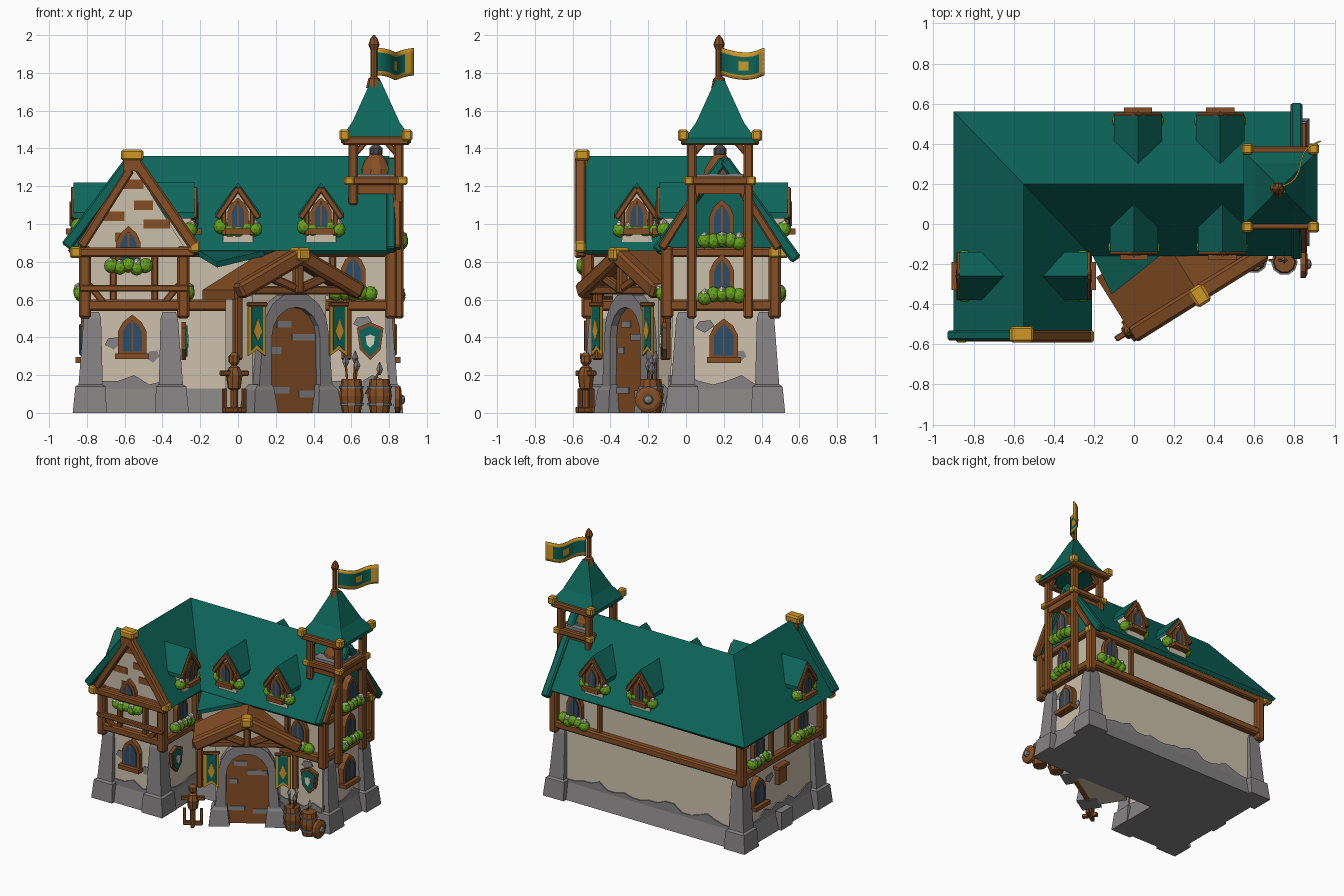
import bpy, bmesh, math, random
from mathutils import Matrix, Vector

if "Cube" in bpy.data.objects:
    bpy.data.objects.remove(bpy.data.objects["Cube"])
random.seed(4)

def material(name, c):
    m = bpy.data.materials.new(name)
    m.diffuse_color = (*c, 1)
    m.use_nodes = True
    m.node_tree.nodes["Principled BSDF"].inputs["Base Color"].default_value = m.diffuse_color
    return m
TEAL = material("teal", (0.004, 0.132, 0.103)); WOOD = material("wood", (0.235, 0.078, 0.018))
CREAM = material("cream plaster", (0.60, 0.52, 0.40)); STONE = material("grey stone", (0.235, 0.225, 0.225))
GOLD = material("gold", (0.62, 0.31, 0.02)); LEAF = material("leaf green", (0.13, 0.36, 0.012))
GLASS = material("blue glass", (0.025, 0.075, 0.15)); PETAL = material("white petals", (0.65, 0.65, 0.55))
IRON = material("dark iron", (0.07, 0.07, 0.075))
I = Matrix.Identity(4)

def finish(name, bm, mats, M=I, smooth=False):
    bmesh.ops.recalc_face_normals(bm, faces=bm.faces[:])
    bm.transform(M)
    me = bpy.data.meshes.new(name); bm.to_mesh(me); bm.free()
    for m in (mats if isinstance(mats, list) else [mats]): me.materials.append(m)
    for p in me.polygons: p.use_smooth = smooth
    ob = bpy.data.objects.new(name, me)
    bpy.context.collection.objects.link(ob)
    return ob

def frame(x, y, z=0, deg=0):  # local -y is outward; deg 90 faces +x, 180 faces +y
    return Matrix.Translation((x, y, z)) @ Matrix.Rotation(math.radians(deg), 4, 'Z')

def box(name, c, s, mat, M=I, bevel=0):
    bm = bmesh.new()
    bmesh.ops.create_cube(bm, size=1, matrix=Matrix.Translation(c) @ Matrix.Diagonal((*s, 1)))
    if bevel: bmesh.ops.bevel(bm, geom=bm.edges[:], offset=bevel, segments=1, affect='EDGES')
    return finish(name, bm, mat, M)

def beam(name, p, q, w, mat=WOOD, M=I, d=None):  # timber with chamfered edges
    p, q = Vector(p), Vector(q); v = q - p
    R = Matrix.Translation((p + q) / 2) @ v.to_track_quat('Z', 'Y').to_matrix().to_4x4()
    return box(name, (0, 0, 0), (w, d or w, v.length), mat, M @ R, w * .18)

def prism(name, pts, y0, y1, mat, M=I):  # profile in xz, pushed along y
    bm = bmesh.new()
    f = bm.faces.new([bm.verts.new((x, y0, z)) for x, z in pts])
    r = bmesh.ops.extrude_face_region(bm, geom=[f])
    bmesh.ops.translate(bm, verts=[v for v in r['geom'] if isinstance(v, bmesh.types.BMVert)], vec=(0, y1 - y0, 0))
    return finish(name, bm, mat, M)

def loft(name, rings, mat, M=I, smooth=False):
    bm = bmesh.new()
    rs = [[bm.verts.new(p) for p in r] for r in rings]
    for a, b in zip(rs, rs[1:]):
        for i in range(len(a)):
            j = (i + 1) % len(a); bm.faces.new((a[i], a[j], b[j], b[i]))
    bm.faces.new(rs[0]); bm.faces.new(rs[-1])
    return finish(name, bm, mat, M, smooth)

def square(x, y, h, z):
    return [(x + a * h, y + b * h, z) for a, b in ((-1, -1), (1, -1), (1, 1), (-1, 1))]

def lathe(name, prof, mat, M=I, n=10):
    return loft(name, [[(r * math.cos(t * math.tau / n), r * math.sin(t * math.tau / n), z) for t in range(n)] for r, z in prof], mat, M)

def arch(w, h):
    return [(-w/2, 0), (w/2, 0), (w/2, h * .6), (w * .33, h * .82), (0, h), (-w * .33, h * .82), (-w/2, h * .6)]

def flowers(M, w=.2):
    bm = bmesh.new()
    for k in range(5):
        c = Vector(((k / 4 - .5) * w * .78, -.03, random.uniform(-.012, .012)))
        bmesh.ops.create_icosphere(bm, subdivisions=2, radius=.041, matrix=Matrix.Translation(c))
    n = len(bm.faces)
    for k in range(5):
        c = Vector(((k / 4 - .5) * w * .8, -.035 - random.random() * .012, random.uniform(.012, .03)))
        bmesh.ops.create_icosphere(bm, subdivisions=1, radius=.024, matrix=Matrix.Translation(c))
    for i, f in enumerate(bm.faces): f.material_index = int(i >= n)
    finish("flower_bush", bm, [LEAF, PETAL], M)

def window(M, w=.13, h=.22, bush=False):
    prism("window_frame", arch(w, h), -.03, .02, WOOD, M)
    L = M @ Matrix.Translation((0, 0, .025))
    prism("window_glass", arch(w - .045, h - .055), -.037, -.03, GLASS, L)
    box("window_bar", (0, -.038, h * .38), (.01, .006, h * .72), WOOD, L)
    box("window_sill", (0, -.03, 0), (w + .03, .06, .03), WOOD, M)
    if bush: flowers(M, .23)

# Walls on an L footprint, widened by o
def foot(o, z):
    return [(-.79-o, -.5-o, z), (-.31+o, -.5-o, z), (-.31+o, -.08-o, z), (.79+o, -.08-o, z), (.79+o, .45+o, z), (-.79-o, .45+o, z)]
loft("stone_plinth", [foot(.045, 0), foot(.012, .13)], STONE)
loft("lower_walls", [foot(.005, .12), foot(-.01, .56)], CREAM)
loft("upper_walls", [foot(.005, .55), foot(.005, .9)], CREAM)
def stone_edge(x, y, deg, w):  # ragged stone edge painted on the plaster
    n = max(4, int(w / .07))
    top = [(w/2 - w * i / n, random.choice((.15, .17, .2))) for i in range(n + 1)]
    prism("ragged_stone_edge", [(-w/2, .1), (w/2, .1)] + top, -.008, 0, STONE, frame(x, y, 0, deg))
for a in ((-.55, -.505, 0, .48), (0, .455, 180, 1.58), (-.795, -.02, -90, .95), (.795, .18, 90, .53), (.55, -.085, 0, .48), (-.305, -.29, 90, .42)):
    stone_edge(*a)
for x, y, d, z, w in ((-.66, -.499, 0, .37, .09), (-.45, -.499, 0, .3, .07), (.66, -.079, 0, .48, .1), (.789, .1, 90, .46, .1), (.789, .28, 90, .3, .08), (-.789, .1, -90, .42, .1)):
    prism("bare_stone_patch", [(-w/2, -.01), (0, -.035), (w/2, 0), (w * .3, .03), (-w * .3, .025)], -.006, 0, STONE, frame(x, y, z, d))
prism("front_gable_wall", [(-.82, .87), (-.28, .87), (-.55, 1.3)], -.51, -.45, CREAM)
for x, z, w in ((-.56, 1.21, .12), (-.66, 1.04, .12), (-.43, 1.0, .14), (-.5, 1.1, .1), (-.6, .93, .1)):
    box("gable_plank_patch", (x, -.51, z), (w, .012, .05), WOOD)
prism("side_gable_wall", [(-.16, .87), (.52, .87), (.18, 1.31)], 0, .05, TEAL, frame(.8, 0, 0, 90))

# Timber bands and posts
for z, w in ((.57, .06), (.85, .05)):
    c = foot(.02, z)
    for i in range(6): beam("timber_band", c[i], c[(i + 1) % 6], w)
for x, y, z in foot(.02, 0):
    beam("corner_post", (x, y, .5), (x, y, .88), .065)
for x, y in ((-.66, -.52), (-.44, -.52), (.42, .47), (-.81, .1), (-.81, -.1), (.5, -.1)):
    beam("wall_stud", (x, y, .57), (x, y, .85), .035)
beam("jetty_sill", (-.84, -.54, .66), (-.26, -.54, .66), .035)
for s in (-1, 1):
    beam("jetty_bracket", (-.55 + s * .24, -.53, .68), (-.55 + s * .15, -.53, .57), .035)

# Stone corner buttresses
for x, y, sx, sy in ((-.785, -.48, -1, -1), (-.35, -.48, 1, -1), (.785, -.02, 1, -1), (.785, .435, 1, 1), (-.785, .435, -1, 1)):
    steps = ((.09, 0, 0), (.08, .14, .004), (.064, .15, .005), (.046, .5, .014), (.034, .535, .014))
    loft("corner_buttress", [square(x - sx * k, y - sy * k, h, z) for h, z, k in steps], STONE)
box("side_stone_block", (-.82, -.03, .07), (.07, .14, .14), STONE)

# Main L-shaped roof
bm = bmesh.new()
P = [bm.verts.new(p) for p in ((-.9, -.56, .86), (-.55, -.56, 1.36), (-.21, -.56, .86), (-.21, -.16, .86), (-.55, .2, 1.36),
                              (.8, -.16, .86), (.8, .2, 1.36), (.8, .56, .86), (-.9, .56, .86))]
for f in ((0, 1, 4, 8), (1, 2, 3, 4), (3, 5, 6, 4), (6, 7, 8, 4)): bm.faces.new([P[i] for i in f])
roof = finish("main_roof", bm, TEAL)
s = roof.modifiers.new("thickness", 'SOLIDIFY'); s.thickness = .035; s.offset = -1

# Gable trims
beam("gable_trim_teal", (-.56, -.555, 1.35), (-.91, -.555, .88), .05, TEAL, d=.06)
beam("gable_trim_left", (-.57, -.56, 1.29), (-.83, -.56, .88), .05)
beam("gable_trim_right", (-.55, -.56, 1.34), (-.23, -.56, .88), .06)
beam("gable_tie", (-.86, -.555, .85), (-.23, -.555, .85), .05)
box("gable_peak_cap", (-.56, -.55, 1.365), (.12, .08, .06), GOLD, I, .012)
box("gable_peak_block", (-.56, -.555, 1.31), (.09, .07, .06), WOOD)
for p in ((-.86, -.56, .85), (-.23, -.56, .88), (-.86, .51, .85), (.82, .47, .85)):
    box("gold_beam_end", p, (.06, .06, .06), GOLD, I, .01)
beam("side_trim_back", (.81, .2, 1.34), (.81, .585, .81), .06, TEAL)
beam("side_trim_front", (.81, .2, 1.34), (.81, -.16, .86), .05, TEAL)
for s in (-1, 1):
    beam("side_gable_rafter", (.84, .18 + s * .12, 1.17), (.84, .18 + s * .31, .87), .045)

# Dormers
def dormer(x, y, deg):
    M = frame(x, y, .94, deg)
    prism("dormer_body", [(-.08, -.06), (.08, -.06), (.08, .13), (0, .24), (-.08, .13)], 0, .22, CREAM, M)
    prism("dormer_roof", [(-.12, .09), (0, .25), (.12, .09), (.12, .12), (0, .28), (-.12, .12)], -.01, .23, TEAL, M)
    for s in (-1, 1):
        beam("dormer_rafter", (0, -.01, .25), (s * .11, -.01, .09), .03, WOOD, M)
        beam("dormer_post", (s * .075, -.005, 0), (s * .075, -.005, .13), .025, WOOD, M)
    window(M @ Matrix.Translation((0, .01, .02)), .11, .18)
    flowers(M @ Matrix.Translation((0, .045, .04)), .23)
for a in ((0, -.13, 0), (.44, -.13, 0), (.02, .53, 180), (.43, .53, 180), (-.24, -.26, 90), (-.86, -.26, -90)): dormer(*a)

# Windows
for x, y, z, d, b in ((-.56, -.5, .30, 0, 0), (-.58, -.51, .77, 0, 1), (.61, -.09, .63, 0, 1), (.63, .46, .63, 180, 1),
                      (.8, .2, .28, 90, 0), (.815, .19, .62, 90, 1), (.83, .19, .91, 90, 1), (-.8, .27, .28, -90, 0),
                      (-.80, .27, .64, -90, 1), (-.80, -.27, .64, -90, 1), (-.3, -.3, .64, 90, 1)):
    window(frame(x, y, z, d), .15 if not b else .13, .22, b)
box("side_hatch", (-.8, -.03, .4), (.04, .1, .12), WOOD)
box("side_hatch_lintel", (-.805, -.03, .47), (.05, .13, .025), WOOD)

# Angled entrance
E = frame(.28, -.28, 0, 32)
box("entrance_body", (0, .15, .32), (.46, .27, .64), CREAM, E)
prism("entrance_gable", [(-.33, .62), (.33, .62), (0, .82)], .02, .25, CREAM, E)
def arc(w, spring, h): return [(w * math.cos(t * math.pi / 8), spring + h * math.sin(t * math.pi / 8)) for t in range(9)]
prism("door_surround", [(.24, 0)] + arc(.205, .42, .22) + [(-.24, 0), (-.155, 0)] + arc(.15, .4, .16)[::-1] + [(.155, 0)], -.05, .06, STONE, E)
prism("door", [(.155, 0)] + arc(.15, .4, .16) + [(-.155, 0)], -.01, .03, WOOD, E)
for x, z, w in ((-.08, .12, .12), (.07, .4, .14), (-.05, .47, .09), (.09, .1, .1), (-.1, .33, .06)):
    box("door_strap", (x, -.012, z), (w, .009, .035), STONE, E)
for s in (-1, 1):
    loft("door_foot", [square(s * .2, 0, .075, 0), square(s * .2, 0, .06, .12), square(s * .19, 0, .045, .15)], STONE, E)
    prism("porch_roof", [(0, .8), (s * .39, .6), (s * .39, .65), (0, .86)], -.06, .26, WOOD, E)
    beam("porch_rafter", (0, -.08, .83), (s * .38, -.08, .64), .085, WOOD, E)
    beam("porch_brace", (s * .02, -.07, .66), (s * .2, -.07, .73), .045, WOOD, E)
    beam("porch_post", (s * .34, -.01, .28), (s * .34, -.01, .66), .045, WOOD, E)
    # Hanging banners
    B = E @ Matrix.Translation((s * .255, -.07, .3))
    flagshape = [(-.055, 0), (0, .035), (.055, 0), (.055, .27), (-.055, .27)]
    prism("banner_border", flagshape, 0, .008, GOLD, B)
    prism("banner_cloth", [(x * .64, .03 + z * .85) for x, z in flagshape], -.004, 0, TEAL, B)
    prism("banner_emblem", [(0, .08), (.026, .13), (0, .2), (-.026, .13)], -.008, -.004, GOLD, B)
    beam("banner_rod", (-.06, 0, .275), (.06, 0, .275), .022, WOOD, B)
beam("porch_tie", (-.33, -.06, .65), (.33, -.06, .65), .045, WOOD, E)
beam("porch_king_post", (0, -.07, .63), (0, -.07, .82), .05, WOOD, E)
box("porch_gold_cap", (0, -.09, .84), (.08, .1, .07), GOLD, E, .012)
loft("porch_side_roof", [[(-.21, -.15, z + .06), (.14, -.15, z + .06), (-.11, -.35, z)] for z in (.77, .8)], TEAL)

# Wall shields
def shield(M):
    o = [(0, -.1), (.055, -.045), (.07, .07), (0, .1), (-.07, .07), (-.055, -.045)]
    for nm, k, y, m in (("rim", 1, -.025, WOOD), ("face", .82, -.032, TEAL), ("emblem", .35, -.039, PETAL)):
        prism("shield_" + nm, [(x * k, z * k) for x, z in o], y, 0, m, M)
shield(frame(.7, -.1, .38)); shield(frame(-.3, -.36, .38, 90))

# Bell tower
tx, ty = .73, .18
box("tower_floor", (tx, ty, 1.185), (.28, .3, .05), WOOD)
for sx in (-1, 1):
    for sy in (-1, 1):
        x, y = tx + sx * .12, ty + sy * .15
        beam("tower_post", (x, y, .5 if sx > 0 else 1.1), (x, y, 1.46), .05)
        box("tower_gold_corner", (tx + sx * .165, ty + sy * .195, 1.47), (.055, .055, .06), GOLD, I, .01)
        box("tower_gold_lower", (tx + sx * .14, ty + sy * .165, 1.23), (.055, .05, .045), GOLD, I, .008)
        beam("tower_brace", (x, y, 1.36), (x - sx * .07, y, 1.44), .03)
        beam("tower_brace", (x, y, 1.36), (x, y - sy * .07, 1.44), .03)
for s in (-1, 1):
    for z, k in ((1.23, 0), (1.44, .025)):
        beam("tower_rail", (tx - .15 - k, ty + s * (.16 + k), z), (tx + .15 + k, ty + s * (.16 + k), z), .045)
        beam("tower_rail", (tx + s * (.13 + k), ty - .17 - k, z), (tx + s * (.13 + k), ty + .17 + k, z), .045)
box("bell_deck", (tx, ty, 1.25), (.22, .26, .03), STONE)
lathe("bell", ((.09, 1.265), (.085, 1.29), (.055, 1.34), (.03, 1.37)), WOOD, frame(tx, ty))
lathe("bell_yoke", ((.015, 1.35), (.035, 1.37), (.035, 1.4), (.015, 1.42)), IRON, frame(tx, ty))
loft("tower_roof", [square(tx, ty, h, z) for h, z in ((.185, 1.43), (.185, 1.455), (.125, 1.54), (.075, 1.65), (.025, 1.76))], TEAL)
lathe("flag_pole", ((.042, 1.72), (.03, 1.77), (.018, 1.78), (.018, 1.92), (.03, 1.95), (.02, 1.98), (.004, 2.0)), WOOD, frame(tx - .01, ty - .005), 8)

# Waving flag with gold border
bm = bmesh.new()
n, m = 12, 6
def flag_pt(i, j):
    t = i / n; w = .025 * math.sin(t * 6.5)
    return (.735 + .19 * t + w * .75, .19 + .23 * t - w * .65, 1.775 + .145 * j / m + .012 * math.cos(t * 6))
g = [[bm.verts.new(flag_pt(i, j)) for j in range(m + 1)] for i in range(n + 1)]
for i in range(n):
    for j in range(m):
        f = bm.faces.new((g[i][j], g[i + 1][j], g[i + 1][j + 1], g[i][j + 1]))
        f.material_index = int(j in (0, m - 1) or i >= n - 2 or (i in (5, 6) and j in (2, 3)))
flag = finish("flag", bm, [TEAL, GOLD], smooth=True)
flag.modifiers.new("thickness", 'SOLIDIFY').thickness = .008

# Barrels, spears, round shield and training dummy
for x, y in ((.6, -.18), (.75, -.19)):
    B = frame(x, y)
    lathe("barrel", ((.05, 0), (.065, .09), (.052, .18)), WOOD, B)
    for z in (.04, .13): lathe("barrel_hoop", ((.064, z), (.066, z + .012)), STONE, B)
for dx, dy, h in ((-.03, 0, .26), (.02, .02, .28), (.03, -.02, .24), (.15, 0, .22)):
    beam("spear_shaft", (.6 + dx * .5, -.18 + dy, .1), (.6 + dx, -.18 + dy, h), .012)
    lathe("spear_head", ((.005, -.02), (.018, .01), (.002, .05)), STONE, frame(.6 + dx, -.18 + dy, h), 4)
D = frame(.84, -.2, .07, 90) @ Matrix.Rotation(math.radians(90), 4, 'X')
lathe("round_shield", ((.07, -.01), (.07, .015), (.05, .025)), WOOD, D, 12)
lathe("round_shield_boss", ((.03, .02), (.02, .04), (.005, .045)), STONE, D, 8)
T = frame(-.02, -.53, 0, 32)
lathe("dummy_body", ((.02, 0), (.02, .12), (.035, .13), (.045, .2), (.03, .24), (.015, .25), (.03, .27), (.03, .3), (.012, .32)), WOOD, T, 8)
beam("dummy_arms", (-.085, 0, .21), (.085, 0, .21), .03, WOOD, T)
beam("dummy_base_a", (-.07, 0, .015), (.07, 0, .015), .03, WOOD, T)
beam("dummy_base_b", (0, -.06, .015), (0, .06, .015), .03, WOOD, T)
for s in (-1, 1): beam("dummy_stay", (s * .06, 0, .02), (s * .06, 0, .13), .022, WOOD, T)
